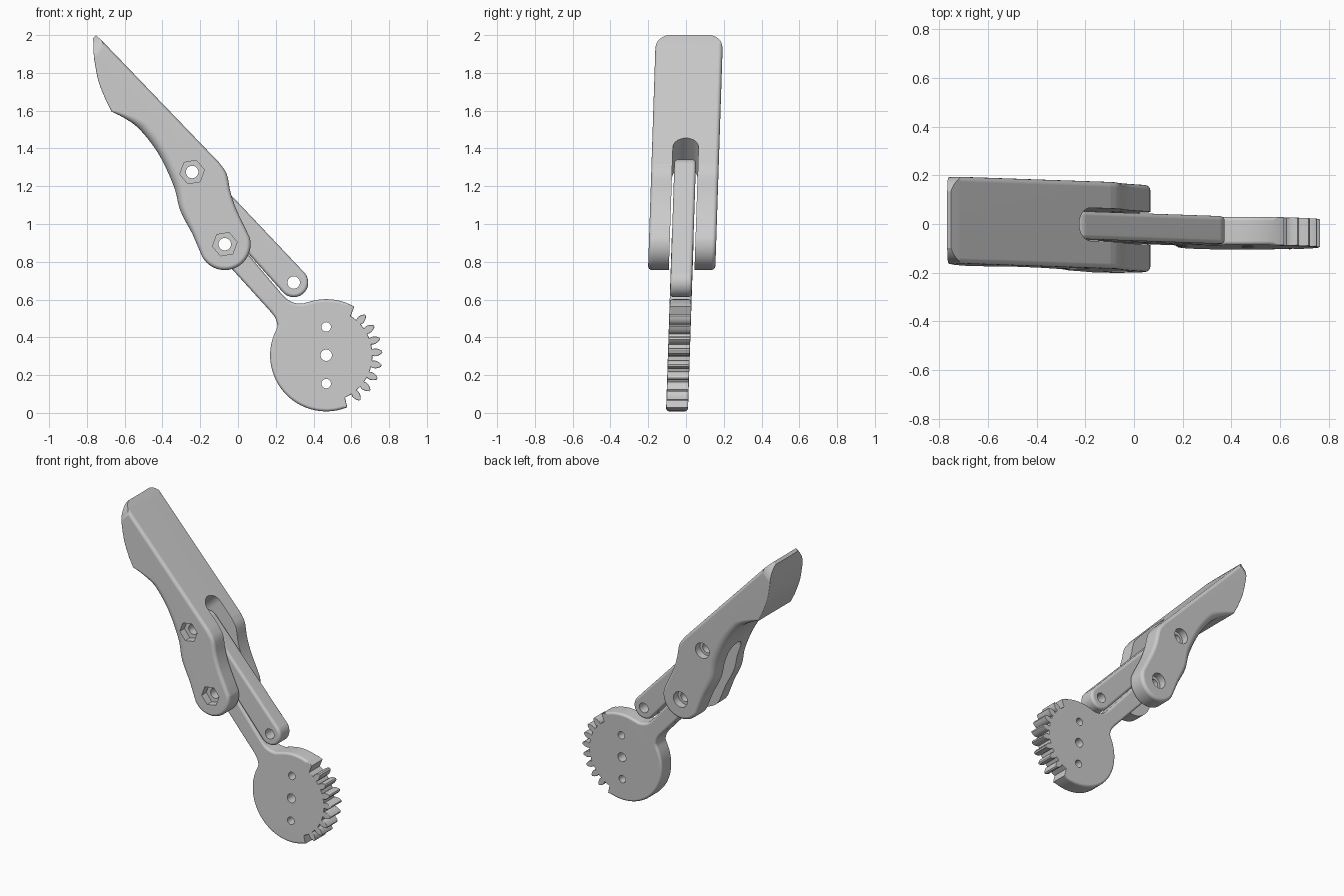
import bpy, bmesh, math
from mathutils import Matrix, Vector

cube = bpy.data.objects.get("Cube")
if cube:
    bpy.data.objects.remove(cube, do_unlink=True)

grey = bpy.data.materials.new("plain grey")
grey.use_nodes = True
grey.diffuse_color = (0.6, 0.6, 0.6, 1)
grey.node_tree.nodes["Principled BSDF"].inputs["Base Color"].default_value = (0.6, 0.6, 0.6, 1)

UPPER, LOWER, FREE_END = (-0.243, 1.275), (-0.07, 0.893), (0.295, 0.69)
GEAR, GEAR_R, ROOT_R = (0.467, 0.305), 0.297, 0.245


def arc(c, r, a0, a1, n=24):
    return [(c[0] + r * math.cos(math.radians(a0 + (a1 - a0) * i / n)),
             c[1] + r * math.sin(math.radians(a0 + (a1 - a0) * i / n))) for i in range(n + 1)]


def smooth(points, n=5):
    """Smooth path through the points."""
    p = [Vector(q) for q in points]
    p = [2 * p[0] - p[1]] + p + [2 * p[-1] - p[-2]]
    out = []
    for a, b, c, d in zip(p, p[1:], p[2:], p[3:]):
        for i in range(n):
            t = i / n
            out.append(tuple(0.5 * (2 * b + (c - a) * t + (2 * a - 5 * b + 4 * c - d) * t * t
                                    + (3 * b - a - 3 * c + d) * t ** 3)))
    return out + [tuple(points[-1])]


def inward(pts):
    """Inward offset direction at each outline point."""
    p = [Vector(q) for q in pts]
    area = sum(a.x * b.y - a.y * b.x for a, b in zip(p, p[1:] + p[:1]))
    side = 1 if area > 0 else -1
    dirs = []
    for a, b, c in zip(p[-1:] + p[:-1], p, p[1:] + p[:1]):
        u, v = (b - a).normalized(), (c - b).normalized()
        n = Vector((-u.y - v.y, u.x + v.x)) * side
        dirs.append(n.normalized() / max(n.length / 2, 0.6))
    return dirs


def prism(name, pts, y0, y1, matrix=None, rounding=None):
    """Extrude an x-z outline along y; rounding(x, z) gives the rim radius."""
    bm = bmesh.new()
    if rounding:
        dirs, radii = inward(pts), [rounding(*q) for q in pts]
        steps = [(math.sin(t), math.cos(t)) for t in (math.pi / 8 * i for i in range(5))]
        levels = [(y0, 1, s, c) for s, c in reversed(steps)] + [(y1, -1, s, c) for s, c in steps]
        rings = [[bm.verts.new((q[0] + d.x * r * (1 - c), y + sign * r * (1 - s),
                                q[1] + d.y * r * (1 - c)))
                  for q, d, r in zip(pts, dirs, radii)] for y, sign, s, c in levels]
    else:
        rings = [[bm.verts.new((x, y, z)) for x, z in pts] for y in (y0, y1)]
    bm.faces.new(rings[0])
    bm.faces.new(rings[-1])
    for low, high in zip(rings, rings[1:]):
        for i in range(len(pts)):
            j = (i + 1) % len(pts)
            bm.faces.new((low[i], low[j], high[j], high[i]))
    if matrix:
        bm.transform(matrix)
    bmesh.ops.recalc_face_normals(bm, faces=bm.faces)
    mesh = bpy.data.meshes.new(name)
    bm.to_mesh(mesh)
    bm.free()
    mesh.materials.append(grey)
    ob = bpy.data.objects.new(name, mesh)
    bpy.context.collection.objects.link(ob)
    return ob


cutters = []


def cut(ob, cutter):
    mod = ob.modifiers.new("cut", 'BOOLEAN')
    mod.operation, mod.object, mod.solver = 'DIFFERENCE', cutter, 'EXACT'
    mod.use_self = True
    cutter.hide_render = True
    cutters.append(cutter)


def hole(ob, c, r, y0=-0.4, y1=0.4, n=32, turn=0):
    cut(ob, prism("hole_cutter", arc(c, r, turn, 360 + turn, n)[:-1], y0, y1))


# Finger outline: flat pad, concave grip back and rounded pivot end
outline = [(-0.767, 1.985), (-0.752, 2.0), (-0.71, 1.96)]
outline += smooth([(-0.1, 1.325), (-0.06, 1.265), (-0.04, 1.17), (-0.01, 1.08), (0.04, 0.975)])
outline += arc(LOWER, 0.137, 15, -150)
outline += smooth([(-0.24, 0.945), (-0.305, 1.07), (-0.34, 1.2), (-0.42, 1.37), (-0.52, 1.5),
                   (-0.6, 1.56), (-0.67, 1.595)])
outline += smooth([(-0.7, 1.655), (-0.74, 1.76), (-0.763, 1.88)])


def finger_rounding(x, z):
    if z > 1.97:
        return 0.003
    if x < -0.2 and x + z < 1.08:
        return max(0.006, 0.05 * min(1, (1.62 - z) / 0.12, (z - 0.6) / 0.6))
    return 0.006 if x < -0.75 else 0.022


finger = prism("finger", outline, -0.178, 0.178, rounding=finger_rounding)

# Frame lying on the sloping pad: x down the slope, z across, y outwards
along = Vector((0.69, 0, -0.72)).normalized()
out = Vector((-along.z, 0, along.x))
pad = Matrix((along, out, Vector((0, 1, 0)))).transposed().to_4x4()
pad.translation = (-0.75, 0, 2.0)
for side in (-1, 1):
    corner = arc((0.092, 0.079), 0.1, 180, 90, 12) + [(0.092, 0.3), (-0.1, 0.3), (-0.1, 0.079)]
    cut(finger, prism("tip_cutter", [(s, side * y) for s, y in corner], -0.6, 0.6, pad))
slot = arc((0.825, 0), 0.068, 270, 90, 20)
cut(finger, prism("slot_cutter", slot + [(2, 0.068), (2, -0.068)], -1, 1, pad))
for c in (UPPER, LOWER):
    hole(finger, c, 0.033)
    hole(finger, c, 0.066, -0.3, -0.128, 6, 10)
    hole(finger, c, 0.052, 0.128, 0.3)

# Link bar between the finger and its free pivot
angle = math.degrees(math.atan2(FREE_END[1] - UPPER[1], FREE_END[0] - UPPER[0]))
bar = arc(UPPER, 0.066, angle + 90, angle + 270) + arc(FREE_END, 0.077, angle - 90, angle + 90)
link = prism("link_bar", bar, -0.057, 0.057, rounding=lambda x, z: 0.018)
for c in (UPPER, FREE_END):
    hole(link, c, 0.033)

# Gear arm: toothed disc flowing into a straight arm
arm = arc(GEAR, GEAR_R, 60, 104, 14)
arm += smooth([(0.34, 0.578), (0.3, 0.582), (0.262, 0.6), (0.225, 0.637)], 4)
arm += arc(LOWER, 0.06, 42, 222)
arm += smooth([(0.178, 0.53), (0.2, 0.497), (0.21, 0.458)], 4)
arm += arc(GEAR, GEAR_R, 153, 292, 40)
arm += arc(GEAR, ROOT_R, -66, -62, 1)
flank = ((4, ROOT_R), (4.6, 0.257), (4.2, 0.27), (2.9, 0.284), (1, 0.297))
for k in range(8):
    mid = -53 + 14.1 * k
    for turn, r in [(-t, r) for t, r in flank] + list(reversed(flank)):
        arm += arc(GEAR, r, mid + turn, 0, 1)[:1]
arm += arc(GEAR, ROOT_R, 54, 58, 1)


def arm_rounding(x, z):
    around = math.atan2(z - GEAR[1], x - GEAR[0])
    return 0.004 if abs(around) < math.radians(69) else 0.016


gear_arm = prism("gear_arm", arm, -0.058, 0.058, rounding=arm_rounding)
hole(gear_arm, LOWER, 0.033)
for dz, r in ((-0.15, 0.025), (0, 0.03), (0.15, 0.025)):
    hole(gear_arm, (GEAR[0], GEAR[1] + dz), r)

# Bake the cuts, lean everything slightly back and shade
lean = Matrix.Identity(4)
lean[1][2], lean[1][3] = 0.033, -0.048
parts = (finger, link, gear_arm)
depsgraph = bpy.context.evaluated_depsgraph_get()
for ob in parts:
    mesh = bpy.data.meshes.new_from_object(ob.evaluated_get(depsgraph))
    ob.modifiers.clear()
    ob.data = mesh
    mesh.transform(lean)
for c in cutters:
    bpy.data.objects.remove(c, do_unlink=True)
bpy.ops.object.select_all(action='DESELECT')
for ob in parts:
    ob.select_set(True)
    bpy.context.view_layer.objects.active = ob
bpy.ops.object.shade_smooth_by_angle(angle=math.radians(35))
for ob in parts:
    mod = ob.modifiers.new("flat_caps", 'WEIGHTED_NORMAL')
    mod.keep_sharp = True
